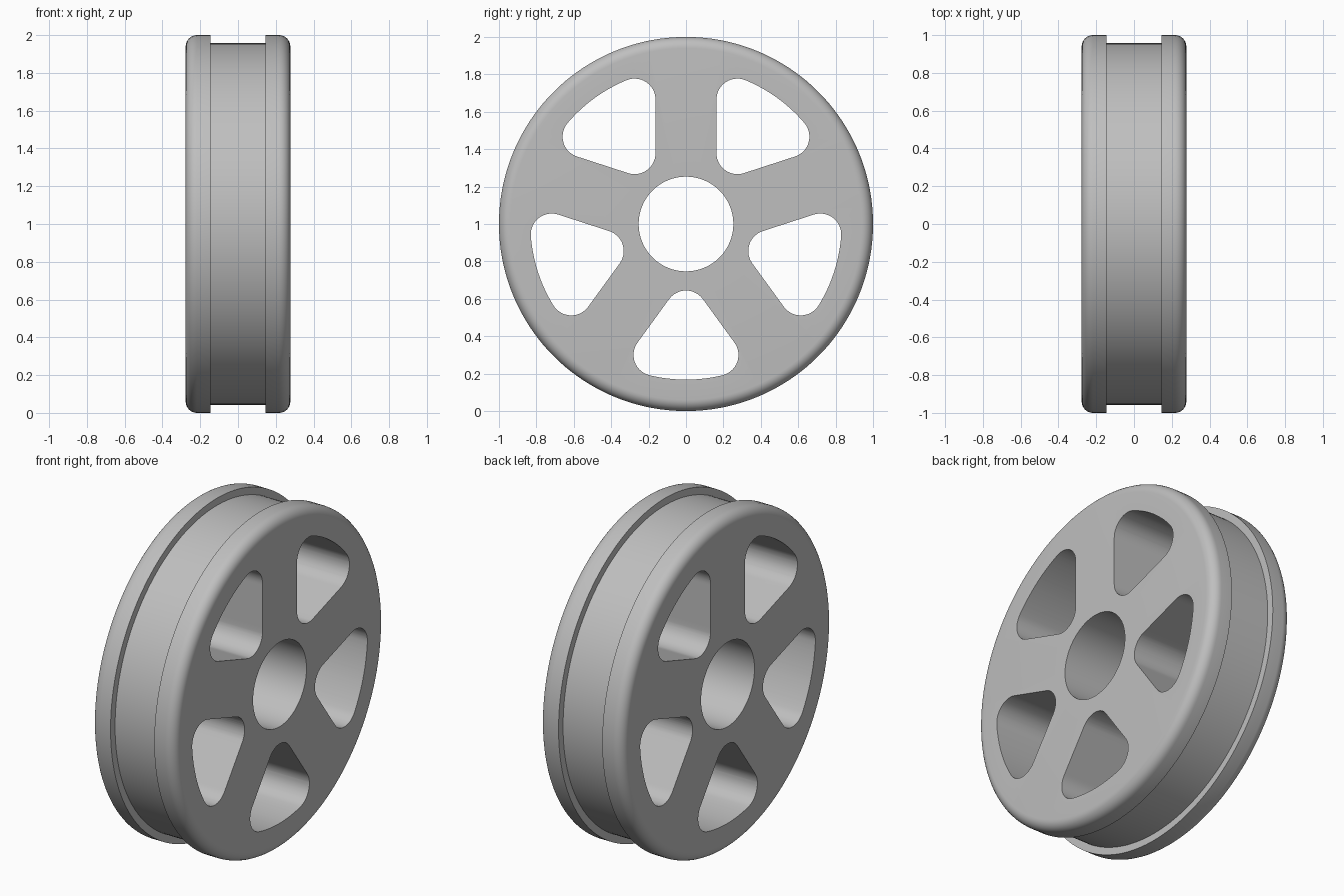
import bpy, bmesh
from math import sin, cos, pi, asin, radians, sqrt

if "Cube" in bpy.data.objects:
    bpy.data.objects.remove(bpy.data.objects["Cube"])

HALF_WIDTH, GROOVE_HALF = 0.277, 0.145
RIM, GROOVE, BORE, ROUND = 1.0, 0.957, 0.253, 0.06
SPOKES, SPOKE_HALF, WINDOW_R, CORNER = 5, 0.163, 0.832, 0.112
SEGMENTS = 180

metal = bpy.data.materials.new("satin grey")
metal.use_nodes = True
grey = (0.52, 0.52, 0.52, 1)
metal.diffuse_color = grey
metal.node_tree.nodes["Principled BSDF"].inputs["Base Color"].default_value = grey


def make_object(name, bm):
    bmesh.ops.recalc_face_normals(bm, faces=bm.faces)
    mesh = bpy.data.meshes.new(name)
    bm.to_mesh(mesh)
    bm.free()
    mesh.materials.append(metal)
    obj = bpy.data.objects.new(name, mesh)
    bpy.context.collection.objects.link(obj)
    obj.location.z = RIM
    return obj


def arc(centre, radius, start, end, steps):
    return [(centre[0] + radius * cos(start + (end - start) * i / steps),
             centre[1] + radius * sin(start + (end - start) * i / steps))
            for i in range(steps + 1)]


# Wheel body: (x, radius) profile turned about the x axis
half = [(GROOVE_HALF, GROOVE), (GROOVE_HALF, RIM)]
half += arc((HALF_WIDTH - ROUND, RIM - ROUND), ROUND, pi / 2, 0, 8)
half.append((HALF_WIDTH, BORE))
profile = half + [(-x, r) for x, r in reversed(half)]

bm = bmesh.new()
rings = [[bm.verts.new((x, r * cos(a), r * sin(a))) for x, r in profile]
         for a in (2 * pi * i / SEGMENTS for i in range(SEGMENTS))]
for i, ring in enumerate(rings):
    following = rings[(i + 1) % SEGMENTS]
    for j in range(len(profile)):
        k = (j + 1) % len(profile)
        bm.faces.new((ring[j], ring[k], following[k], following[j]))
wheel = make_object("wheel", bm)

# Rounded window outline between two spokes, centred on the first axis
half_angle = pi / SPOKES
inner = (SPOKE_HALF + CORNER) / sin(half_angle)
reach = WINDOW_R - CORNER
swing = half_angle - asin((SPOKE_HALF + CORNER) / reach)
corner = (reach * cos(swing), reach * sin(swing))
outline = arc((0, 0), WINDOW_R, -swing, swing, 16)
outline += arc(corner, CORNER, swing, half_angle + pi / 2, 14)[1:]
outline += arc((inner, 0), CORNER, half_angle + pi / 2, 3 * pi / 2 - half_angle, 14)
outline += arc((corner[0], -corner[1]), CORNER, -half_angle - pi / 2, -swing, 14)[:-1]

# Five window cutters in one mesh, the first pointing straight down
bm = bmesh.new()
for n in range(SPOKES):
    turn = 2 * pi * n / SPOKES - pi / 2
    c, s = cos(turn), sin(turn)
    face = bm.faces.new([bm.verts.new((-0.5, u * c - v * s, u * s + v * c))
                         for u, v in outline])
    moved = bmesh.ops.extrude_face_region(bm, geom=[face], use_keep_orig=True)
    bmesh.ops.translate(bm, vec=(1, 0, 0),
                        verts=[g for g in moved["geom"] if isinstance(g, bmesh.types.BMVert)])
cutter = make_object("window_cutter", bm)
cutter.hide_render = True

# Cut the windows, then shade
bpy.context.view_layer.update()
cut = wheel.modifiers.new("windows", "BOOLEAN")
cut.operation = "DIFFERENCE"
cut.solver = "EXACT"
cut.object = cutter
bpy.ops.object.select_all(action="DESELECT")
wheel.select_set(True)
bpy.context.view_layer.objects.active = wheel
bpy.ops.object.modifier_apply(modifier=cut.name)
bpy.data.objects.remove(cutter)
bpy.ops.object.shade_smooth_by_angle(angle=radians(30))
